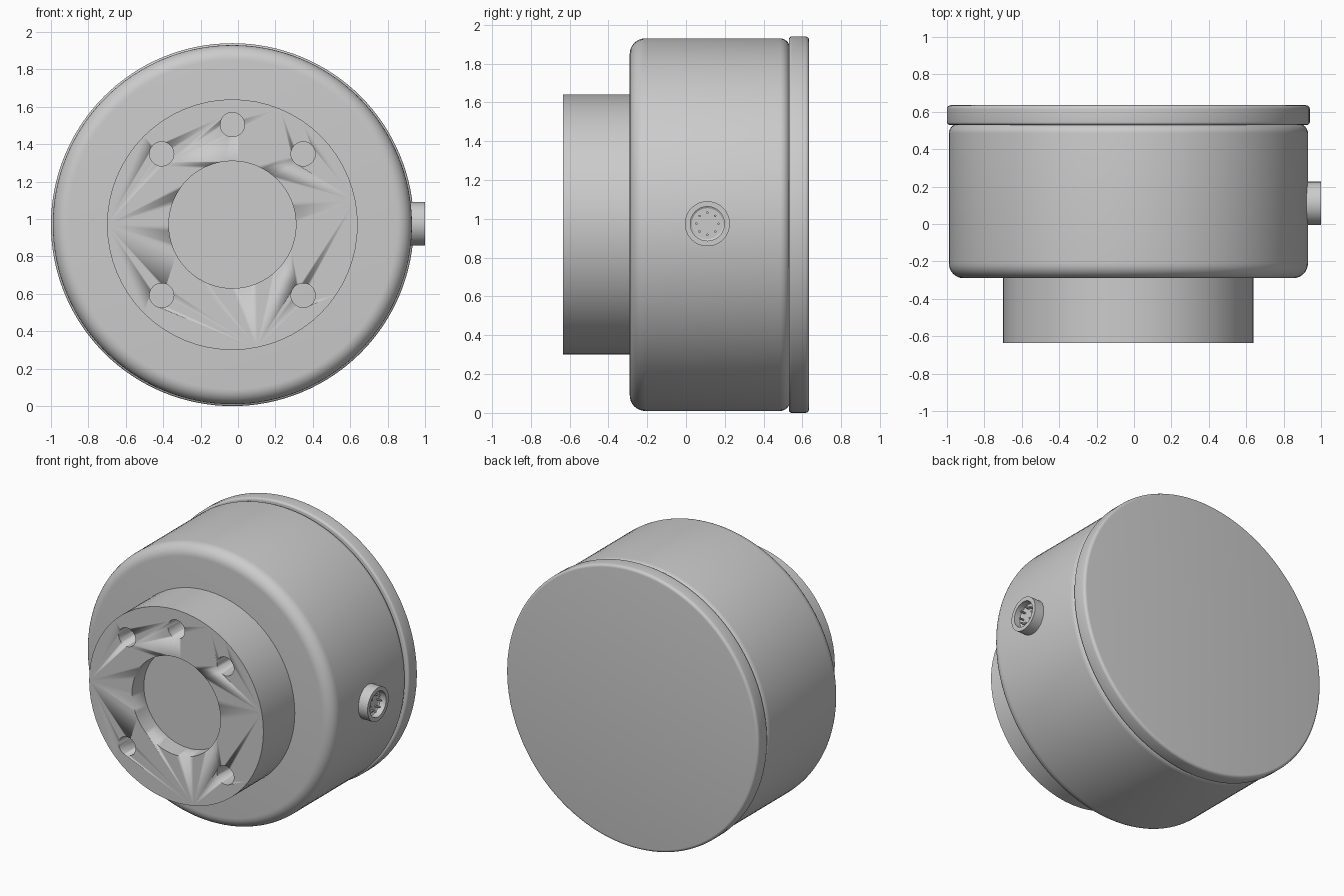
import bpy, bmesh
from math import sin, cos, pi, radians
from mathutils import Matrix, Vector

if "Cube" in bpy.data.objects:
    bpy.data.objects.remove(bpy.data.objects["Cube"])

grey = bpy.data.materials.new("grey metal")
grey.use_nodes = True
COLOUR = (0.6, 0.6, 0.6, 1)
grey.diffuse_color = COLOUR
grey.node_tree.nodes["Principled BSDF"].inputs["Base Color"].default_value = COLOUR

CX, CZ = -0.03, 0.97                     # main axis, running along y
ALONG_Y = Matrix.Rotation(-pi / 2, 4, 'X')
ALONG_X = Matrix.Rotation(pi / 2, 4, 'Y')


def lathe(name, profile, segments, turn, origin, smooth=True):
    """Closed solid from (radius, height) pairs, with flat end caps."""
    bm = bmesh.new()
    rings = [[bm.verts.new((r * cos(2 * pi * i / segments),
                            r * sin(2 * pi * i / segments), h))
              for i in range(segments)] for r, h in profile]
    for a, b in zip(rings, rings[1:]):
        for i in range(segments):
            j = (i + 1) % segments
            bm.faces.new((a[i], a[j], b[j], b[i])).smooth = smooth
    bm.faces.new(rings[0][::-1])
    bm.faces.new(rings[-1])
    bmesh.ops.recalc_face_normals(bm, faces=bm.faces)
    bm.transform(Matrix.Translation(origin) @ turn)
    mesh = bpy.data.meshes.new(name)
    bm.to_mesh(mesh)
    bm.free()
    mesh.set_sharp_from_angle(angle=radians(30))
    mesh.materials.append(grey)
    obj = bpy.data.objects.new(name, mesh)
    bpy.context.collection.objects.link(obj)
    return obj


def rounded(radius, start, end, bevel_start, bevel_end, steps=8):
    """Profile of a cylinder with rounded rims."""
    quarter = [pi / 2 * k / steps for k in range(steps + 1)]
    first = [(radius - bevel_start * (1 - sin(t)),
              start + bevel_start * (1 - cos(t))) for t in quarter]
    last = [(radius - bevel_end * (1 - cos(t)),
             end - bevel_end * (1 - sin(t))) for t in quarter]
    return first + last


def cut(obj, cutters):
    """Subtract the cutters, then discard them."""
    for c in cutters:
        mod = obj.modifiers.new("cut", 'BOOLEAN')
        mod.operation, mod.solver, mod.object = 'DIFFERENCE', 'EXACT', c
    graph = bpy.context.evaluated_depsgraph_get()
    mesh = bpy.data.meshes.new_from_object(obj.evaluated_get(graph))
    obj.modifiers.clear()
    obj.data = mesh
    for c in cutters:
        bpy.data.objects.remove(c)


axis = Vector((CX, 0, CZ))

# Housing and rear lid
lathe("housing", rounded(0.96, -0.29, 0.535, 0.08, 0.05), 128, ALONG_Y, axis)
lathe("rear_lid", rounded(0.97, 0.53, 0.635, 0.015, 0.02, 5), 128, ALONG_Y, axis)

# Front mounting flange with a shallow bore and five bolt holes
flange = lathe("mounting_flange", [(0.67, -0.635), (0.67, -0.28)], 64,
               ALONG_Y, axis, smooth=False)
cutters = [lathe("bore_cutter", [(0.34, -0.7), (0.34, -0.505)], 64,
                 ALONG_Y, axis, smooth=False)]
for angle in (45, 90, 135, 225, 315):
    a = radians(angle)
    spot = axis + 0.535 * Vector((cos(a), 0, sin(a)))
    cutters.append(lathe("bolt_hole_cutter", [(0.065, -0.7), (0.065, -0.2)], 32,
                         ALONG_Y, spot))
cut(flange, cutters)

# Side connector: hollow shell, inner insert and a ring of pins
plug = Vector((0, 0.11, 0.975))
lathe("connector_shell", [(0.08, 0.95), (0.088, 0.955), (0.088, 1.0), (0.116, 1.0),
                          (0.116, 0.9), (0.08, 0.9)], 48, ALONG_X, plug)
lathe("connector_insert", [(0.082, 0.91), (0.082, 0.95)], 48, ALONG_X, plug)
for k in range(8):
    a = pi / 4 * k
    lathe("connector_pin", [(0.006, 0.94), (0.006, 0.985)], 12, ALONG_X,
          plug + 0.057 * Vector((0, cos(a), sin(a))))
